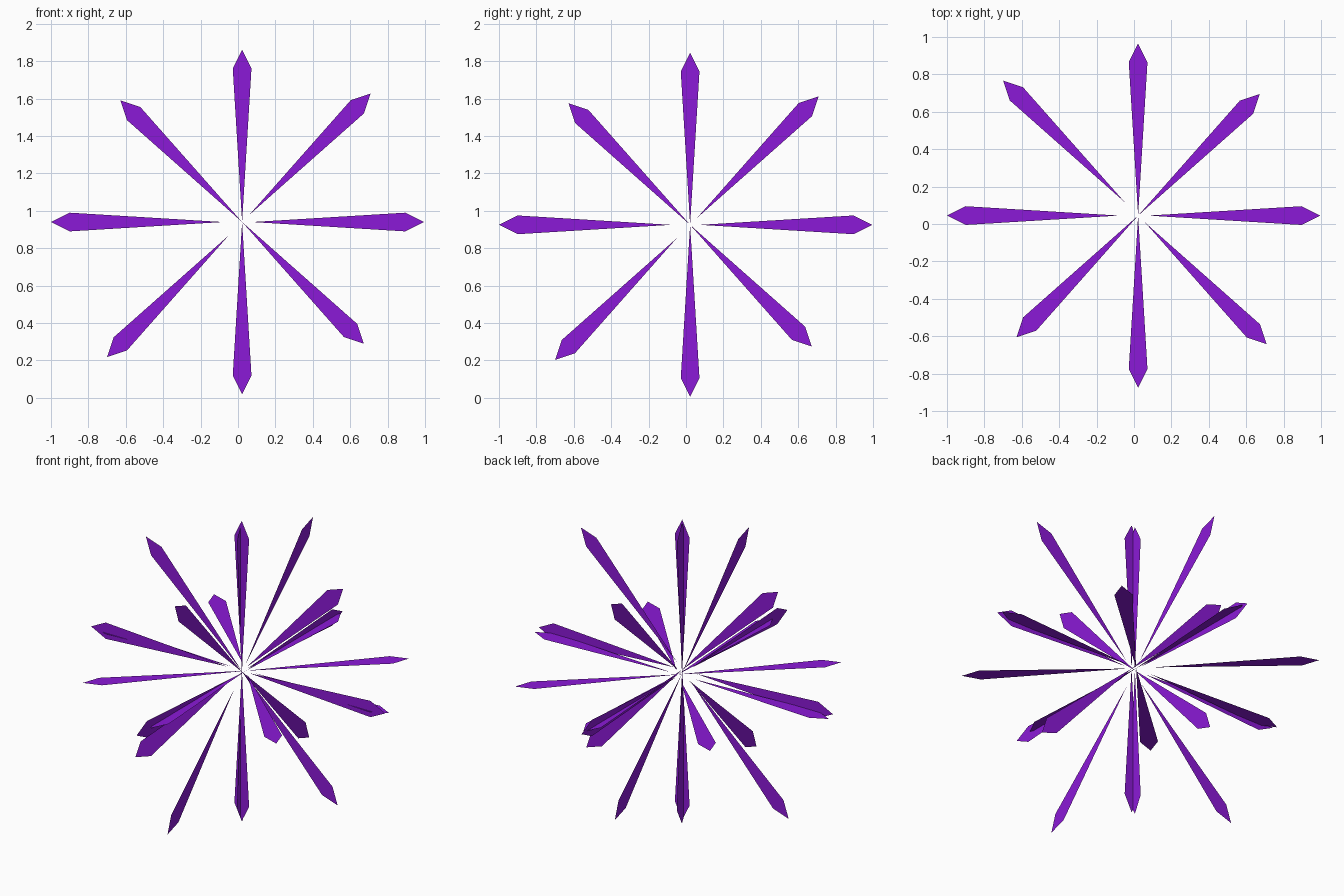
import bpy
from math import cos, sin, radians
from mathutils import Vector

if "Cube" in bpy.data.objects:
    bpy.data.objects.remove(bpy.data.objects["Cube"])

purple = bpy.data.materials.new("purple")
purple.diffuse_color = (0.26, 0.01, 0.68, 1)
purple.use_nodes = True
purple.node_tree.nodes["Principled BSDF"].inputs["Base Color"].default_value = purple.diffuse_color

LENGTH, SHOULDER, HALF = 0.92, 0.82, 0.05

# angle in degrees and gap between fan centre and inner tip, per ray
RAYS = [(0, 0.053), (45, 0.052), (90, 0), (135, 0),
        (180, 0.102), (225, 0.101), (270, 0), (315, 0)]


def fan(name, centre, u, v):
    """Flat starburst of eight thin kite-shaped rays in the plane u, v."""
    centre, u, v = Vector(centre), Vector(u), Vector(v)
    verts, faces = [], []
    for angle, gap in RAYS:
        a = radians(angle)
        along = u * cos(a) + v * sin(a)
        side = v * cos(a) - u * sin(a)
        n = len(verts)
        for dist, off in ((0, 0), (SHOULDER, -HALF), (LENGTH, 0), (SHOULDER, HALF)):
            verts.append(centre + along * (gap + dist) + side * off)
        faces.append((n, n + 1, n + 2, n + 3))
    mesh = bpy.data.meshes.new(name)
    mesh.from_pydata(verts, [], faces)
    mesh.materials.append(purple)
    obj = bpy.data.objects.new(name, mesh)
    bpy.context.collection.objects.link(obj)
    return obj


# three crossing starbursts: facing front, facing side, lying flat
fan("front_starburst", (0.022, 0.005, 0.94), (1, 0, 0), (0, 0, 1))
fan("side_starburst", (0.012, 0.022, 0.925), (0, 1, 0), (0, 0, 1))
fan("flat_starburst", (0.022, 0.045, 0.926), (1, 0, 0), (0, -1, 0))
